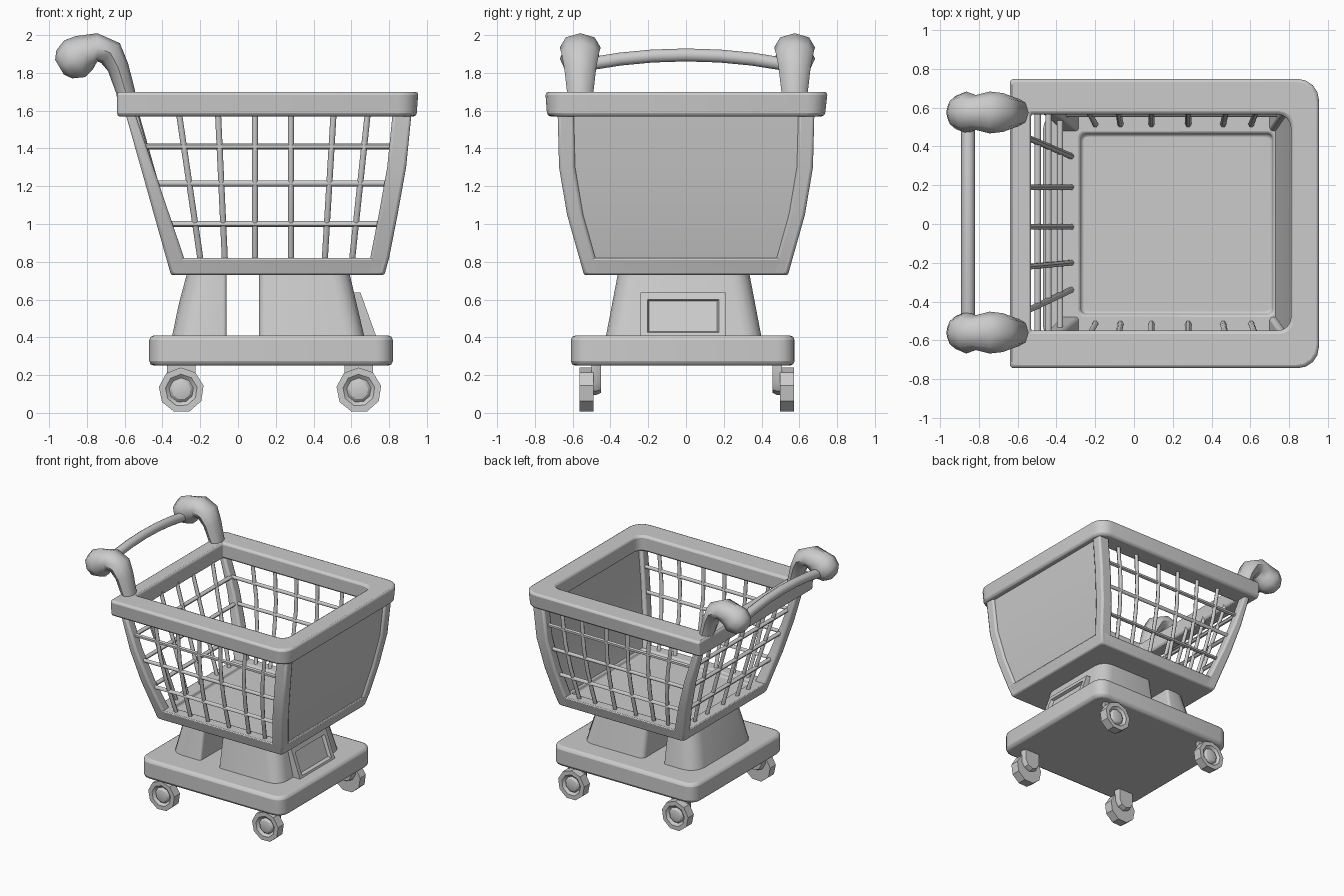
import bpy, bmesh
from math import sin, cos, pi, radians
from mathutils import Vector

if "Cube" in bpy.data.objects:
    bpy.data.objects.remove(bpy.data.objects["Cube"])


def loft(name, rings, closed=False, bevel=0.0, angle=35):
    """Skin a list of equal-length rings; cap the ends unless closed."""
    bm = bmesh.new()
    vs = [[bm.verts.new(p) for p in r] for r in rings]
    n, m = len(vs[0]), len(vs)
    for i in range(m if closed else m - 1):
        a, b = vs[i], vs[(i + 1) % m]
        for j in range(n):
            k = (j + 1) % n
            bm.faces.new((a[j], a[k], b[k], b[j]))
    if not closed:
        bm.faces.new(vs[0])
        bm.faces.new(vs[-1])
    bmesh.ops.recalc_face_normals(bm, faces=bm.faces)
    me = bpy.data.meshes.new(name)
    bm.to_mesh(me)
    bm.free()
    ob = bpy.data.objects.new(name, me)
    bpy.context.collection.objects.link(ob)
    bpy.ops.object.select_all(action='DESELECT')
    ob.select_set(True)
    bpy.context.view_layer.objects.active = ob
    bpy.ops.object.shade_smooth_by_angle(angle=radians(angle))
    if bevel:
        mod = ob.modifiers.new("bevel", 'BEVEL')
        mod.width, mod.segments = bevel, 2
        mod.limit_method, mod.angle_limit = 'ANGLE', radians(50)
    return ob


def rrect(x0, x1, y0, y1, z, rl=0.0, rr=0.0, seg=4):
    """Rectangle ring; rl / rr round the corners at -x / +x."""
    out = []
    for cx, cy, r, a0 in ((x1 - rr, y1 - rr, rr, 0), (x0 + rl, y1 - rl, rl, 90),
                          (x0 + rl, y0 + rl, rl, 180), (x1 - rr, y0 + rr, rr, 270)):
        steps = seg if rl or rr else 0
        for i in range(steps + 1):
            a = radians(a0 + (90 * i / steps if steps else 0))
            out.append((cx + r * cos(a), cy + r * sin(a), z))
    return out


def tube(name, pts, sides=6, ref=(0, 1, 0), angle=60):
    """Tube through (x, y, z, radius across, radius along ref)."""
    rings = []
    for i, p in enumerate(pts):
        a, b = pts[max(i - 1, 0)], pts[min(i + 1, len(pts) - 1)]
        t = (Vector(b[:3]) - Vector(a[:3])).normalized()
        u = t.cross(Vector(ref)).normalized()
        v = u.cross(t)
        rings.append([Vector(p[:3]) + u * p[3] * cos(2 * pi * k / sides)
                      + v * p[4] * sin(2 * pi * k / sides) for k in range(sides)])
    return loft(name, rings, angle=angle)


# Basket outline: z, back x, front x, half width
WALL = [(.73, -.355, .775, .54), (.82, -.38, .80, .565), (1.05, -.445, .845, .63),
        (1.3, -.515, .89, .672), (1.6, -.60, .92, .68)]


def wall(z):
    for a, b in zip(WALL, WALL[1:]):
        if z <= b[0]:
            t = (z - a[0]) / (b[0] - a[0])
            return [a[i] + t * (b[i] - a[i]) for i in (1, 2, 3)]
    return WALL[-1][1:]


# Basket rim
loft("basket_rim", [rrect(-.64, .945, -.735, .735, 1.57, .02, .1),
                    rrect(-.64, .955, -.745, .75, 1.70, .02, .11),
                    rrect(-.53, .81, -.55, .565, 1.70, .01, .07),
                    rrect(-.53, .81, -.55, .565, 1.57, .01, .07)], closed=True, bevel=.018)

# Basket floor tray
loft("basket_floor", [rrect(-.355, .775, -.54, .54, .73, .03, .03),
                      rrect(-.38, .80, -.565, .565, .82, .03, .03),
                      rrect(-.28, .72, -.47, .47, .82, .03, .03),
                      rrect(-.27, .71, -.46, .46, .785, .03, .03)], bevel=.01)

# Corner posts following the wall curve
for side, sy in (("right", -1), ("left", 1)):
    for end in ("back", "front"):
        rings = []
        for i, (z, x0, x1, yh) in enumerate(WALL):
            w = .10 if end == "front" else .10 - .05 * (z - .73) / .87
            xs = (x1 - w, x1) if end == "front" else (x0, x0 + w)
            ys = sorted((sy * yh, sy * (yh - .085)))
            rings.append(rrect(*xs, *ys, z))
        loft(f"{end}_{side}_post", rings, bevel=.015)

# Solid front panel
loft("front_panel", [rrect(x1 - .07, x1 - .018, -yh + .05, yh - .05, z)
                     for z, x0, x1, yh in WALL])

# Wire bars
R = .016
ZS = (.80, .95, 1.1, 1.3, 1.6)
for sy in (-1, 1):
    for top, low in ((-.31, -.2), (-.105, -.07), (.09, .09), (.28, .28), (.505, .46), (.685, .605)):
        tube("side_upright_bar", [(low + (top - low) * (z - .82) / .75,
                                   sy * (wall(z)[2] - .05), z, R, R) for z in ZS])
    for z in (1.0, 1.215, 1.41):
        x0, x1, yh = wall(z)
        tube("side_cross_bar", [(x0 + .04, sy * (yh - .05), z, R, R),
                                (x1 - .05, sy * (yh - .05), z, R, R)])
for top, low in ((.44, .35), (.19, .19), (-.015, -.015), (-.22, -.2), (-.44, -.34)):
    tube("back_upright_bar", [(wall(z)[0] + .055, low + (top - low) * (z - .82) / .75, z, R, R)
                              for z in (.80, 1.6)])
for z in (1.0, 1.215, 1.41):
    x0, x1, yh = wall(z)
    tube("back_cross_bar", [(x0 + .05, -yh + .05, z, R, R), (x0 + .05, yh - .05, z, R, R)],
         ref=(0, 0, 1))

# Handle grips: x, z, in-plane radius, sideways radius
GRIP = [(-.585, 1.62, .05, .07), (-.595, 1.70, .05, .07), (-.635, 1.83, .057, .085),
        (-.675, 1.905, .072, .1), (-.745, 1.935, .075, .108), (-.815, 1.905, .10, .09),
        (-.865, 1.875, .112, .108), (-.92, 1.845, .085, .085), (-.945, 1.83, .045, .045)]
for side, y in (("right", -.56), ("left", .575)):
    tube(f"{side}_handle_grip", [(x, y, z, r, ry) for x, z, r, ry in GRIP], sides=8)

# Push bar, slightly arched
tube("push_bar", [(-.855, y, 1.895 - .045 * (y / .5) ** 2, .036, .036)
                  for y in (-.53, -.35, -.18, 0, .18, .35, .53)], sides=10, ref=(0, 0, 1))

# Base plate
loft("base_plate", [rrect(-.47, .82, -.61, .575, .25, .09, .09),
                    rrect(-.47, .82, -.61, .575, .41, .09, .09)], bevel=.025)

# Pedestals between base and basket
loft("front_pedestal", [rrect(.11, .67, -.425, .40, .40, .04, .1),
                        rrect(.11, .59, -.36, .335, .74, .04, .1)])
loft("back_pedestal", [rrect(-.35, -.06, -.40, .38, .40, .12, .02),
                       rrect(-.315, -.06, -.37, .35, .57, .12, .02),
                       rrect(-.27, -.06, -.34, .32, .74, .12, .02)])


# Sloped display frame with recessed face
def slope(y0, y1, z0, z1, d):
    f = lambda z: .73 - (z - .41) * .36 - d
    return [(f(z0), y0, z0), (f(z0), y1, z0), (f(z1), y1, z1), (f(z1), y0, z1)]


loft("display_frame", [slope(-.24, .21, .40, .637, .12), slope(-.24, .21, .40, .637, 0),
                       slope(-.205, .175, .425, .60, 0), slope(-.195, .165, .432, .592, .025)])

# Casters
for x in (-.30, .64):
    for sy, off in ((-1, 0), (1, .015)):
        prof = [(.565, .03), (.56, .05), (.545, .065), (.563, .085), (.563, .12), (.49, .12)]
        loft("wheel", [[(x + r * cos(2 * pi * k / 9 + .2), sy * (y + off * .5),
                         .12 + r * sin(2 * pi * k / 9 + .2)) for k in range(9)]
                       for y, r in prof], angle=30)
        outline = [(-.075, .26), (.075, .26), (.075, .16), (.05, .115), (0, .095),
                   (-.05, .115), (-.075, .16)]
        loft("caster_fork", [[(x + s * px, sy * (y + off * .5), s * (pz - .17) + .17
                               if pz < .25 else pz) for px, pz in outline]
                             for y, s in ((.50, 1), (.475, 1), (.45, .85))])
